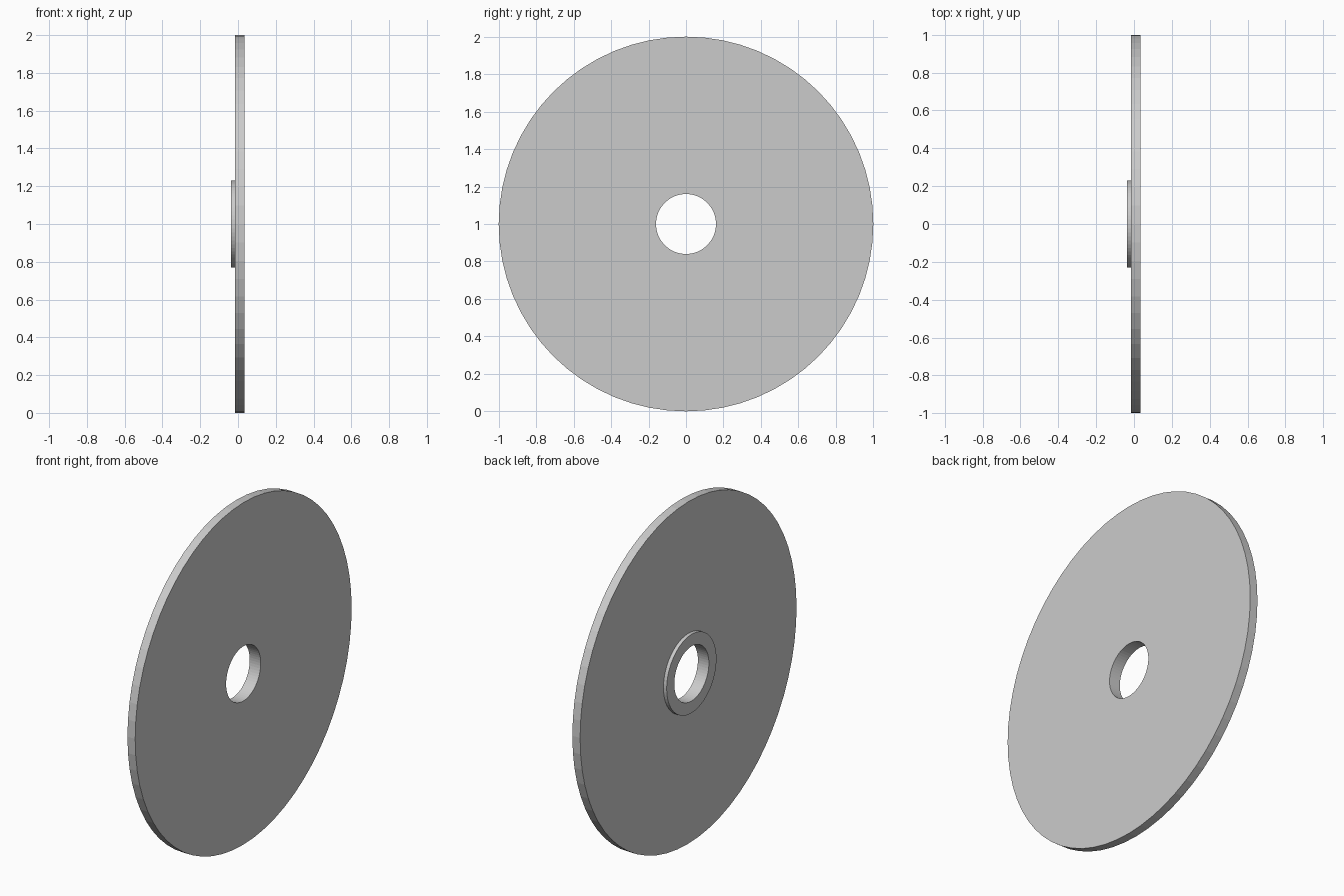
import bpy, bmesh, math

if "Cube" in bpy.data.objects:
    bpy.data.objects.remove(bpy.data.objects["Cube"])

SEGMENTS = 64
CENTRE_Z = 1.0

# Closed cross-section (x, radius): flat disc with a raised collar on the -x side
PROFILE = [
    (0.035, 0.16), (0.035, 1.0), (-0.015, 1.0),
    (-0.015, 0.23), (-0.036, 0.23), (-0.036, 0.16),
]


def lathe_x(name, profile, segments):
    """Revolve a closed profile around the x axis."""
    bm = bmesh.new()
    rings = []
    for i in range(segments):
        a = 2 * math.pi * i / segments
        rings.append([bm.verts.new((x, r * math.cos(a), r * math.sin(a)))
                      for x, r in profile])
    n = len(profile)
    for i in range(segments):
        r0, r1 = rings[i], rings[(i + 1) % segments]
        for j in range(n):
            k = (j + 1) % n
            bm.faces.new((r0[j], r0[k], r1[k], r1[j]))
    bmesh.ops.recalc_face_normals(bm, faces=bm.faces)
    mesh = bpy.data.meshes.new(name)
    bm.to_mesh(mesh)
    bm.free()
    obj = bpy.data.objects.new(name, mesh)
    bpy.context.collection.objects.link(obj)
    return obj


# Disc with centre hole and collar
disc = lathe_x("collared_disc", PROFILE, SEGMENTS)
disc.location.z = CENTRE_Z
